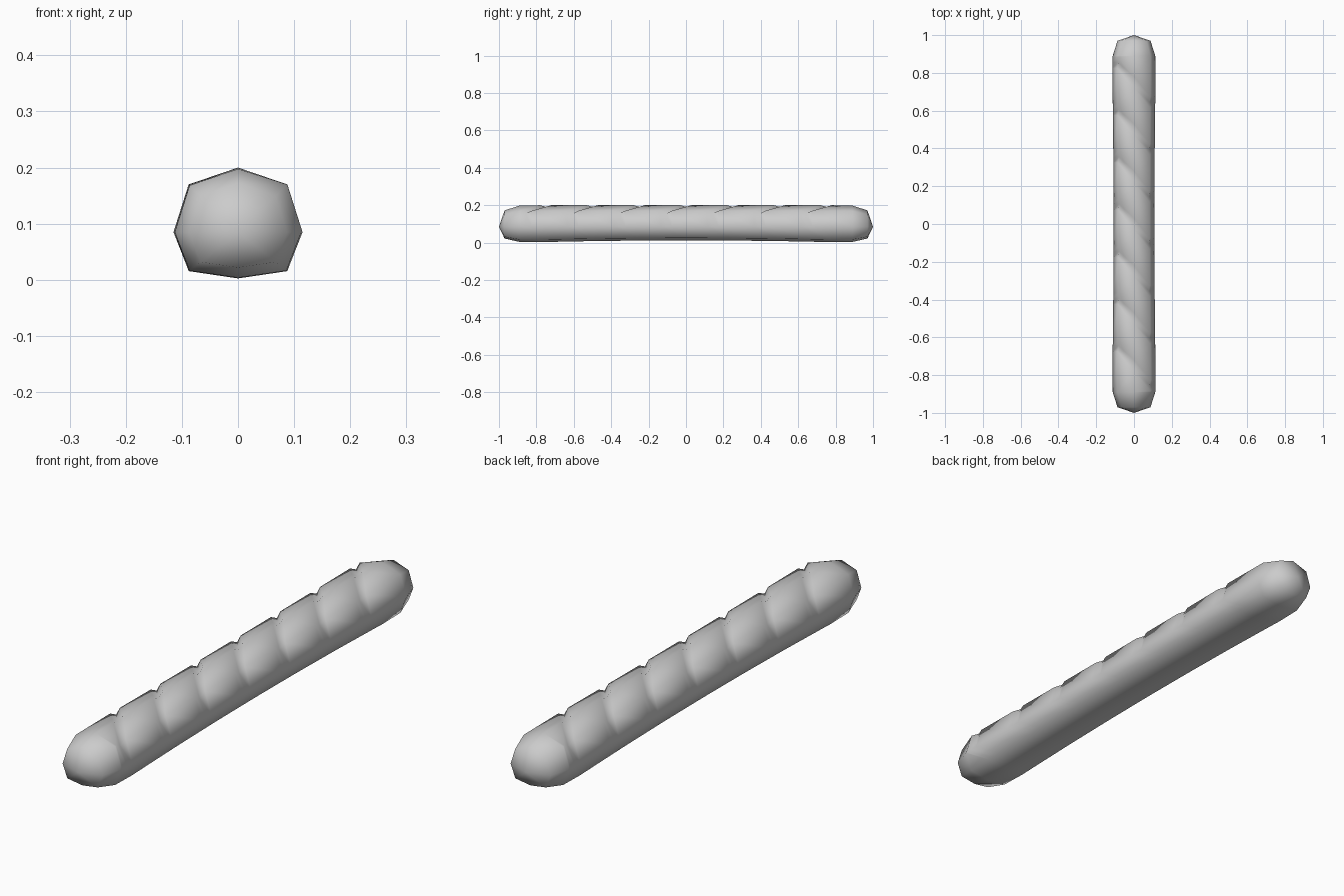
import bpy, bmesh

cube = bpy.data.objects.get("Cube")
if cube:
    bpy.data.objects.remove(cube)

# Single crust colour
crust = bpy.data.materials.new("crust_grey")
crust.use_nodes = True
COLOR = (0.6, 0.6, 0.6, 1)
crust.diffuse_color = COLOR
crust.node_tree.nodes["Principled BSDF"].inputs["Base Color"].default_value = COLOR

# Eight-sided cross-section: x, z, diagonal shift of the slash, slash depth
MID = 0.085
SECTION = [(0, 0.2, 0, 0.014), (0.088, 0.17, -0.105, 0.014),
           (0.115, MID, -0.105, 0), (0.088, 0.015, 0, 0),
           (0, 0.002, 0, 0), (-0.088, 0.015, 0, 0),
           (-0.115, MID, 0.105, 0), (-0.088, 0.17, 0.105, 0.014)]

# Rows along the loaf: y, size, slash amount, whether it is sheared
rows = [(-0.97, 0.76, 0, 0), (-0.89, 0.98, 0, 0)]
for i in range(7):
    y = 0.25 * (i - 3)
    rows += [(y - 0.03, 1, 0, 1), (y, 1, 1, 1), (y + 0.03, 1, 0, 1)]
rows += [(0.89, 0.98, 0, 0), (0.97, 0.76, 0, 0)]


def loaf_point(row, column):
    y, size, slash, shear = row
    x, z, shift, depth = column
    y += shift * shear
    waist = 0.06 * max(0, 1 - (y / 0.8) ** 2)
    x *= size * (1 - waist)
    if z < MID:
        z += 0.01 * waist / 0.06
    z = MID + (z - MID) * size - depth * slash
    return x * (1 - 0.06 * slash * (depth > 0)), y, z


bm = bmesh.new()
rings = [[bm.verts.new(loaf_point(r, c)) for c in SECTION] for r in rows]
n = len(SECTION)

# Body skin
for a, b in zip(rings, rings[1:]):
    for k in range(n):
        j = (k + 1) % n
        bm.faces.new((a[k], a[j], b[j], b[k]))

# Pointed ends
for ring, y in ((rings[0], -1), (rings[-1], 1)):
    tip = bm.verts.new((0, y, MID))
    for k in range(n):
        bm.faces.new((ring[k], ring[(k + 1) % n], tip))

bmesh.ops.recalc_face_normals(bm, faces=bm.faces)
for f in bm.faces:
    f.smooth = True

mesh = bpy.data.meshes.new("bread_loaf")
bm.to_mesh(mesh)
bm.free()
mesh.materials.append(crust)
loaf = bpy.data.objects.new("bread_loaf", mesh)
bpy.context.collection.objects.link(loaf)
